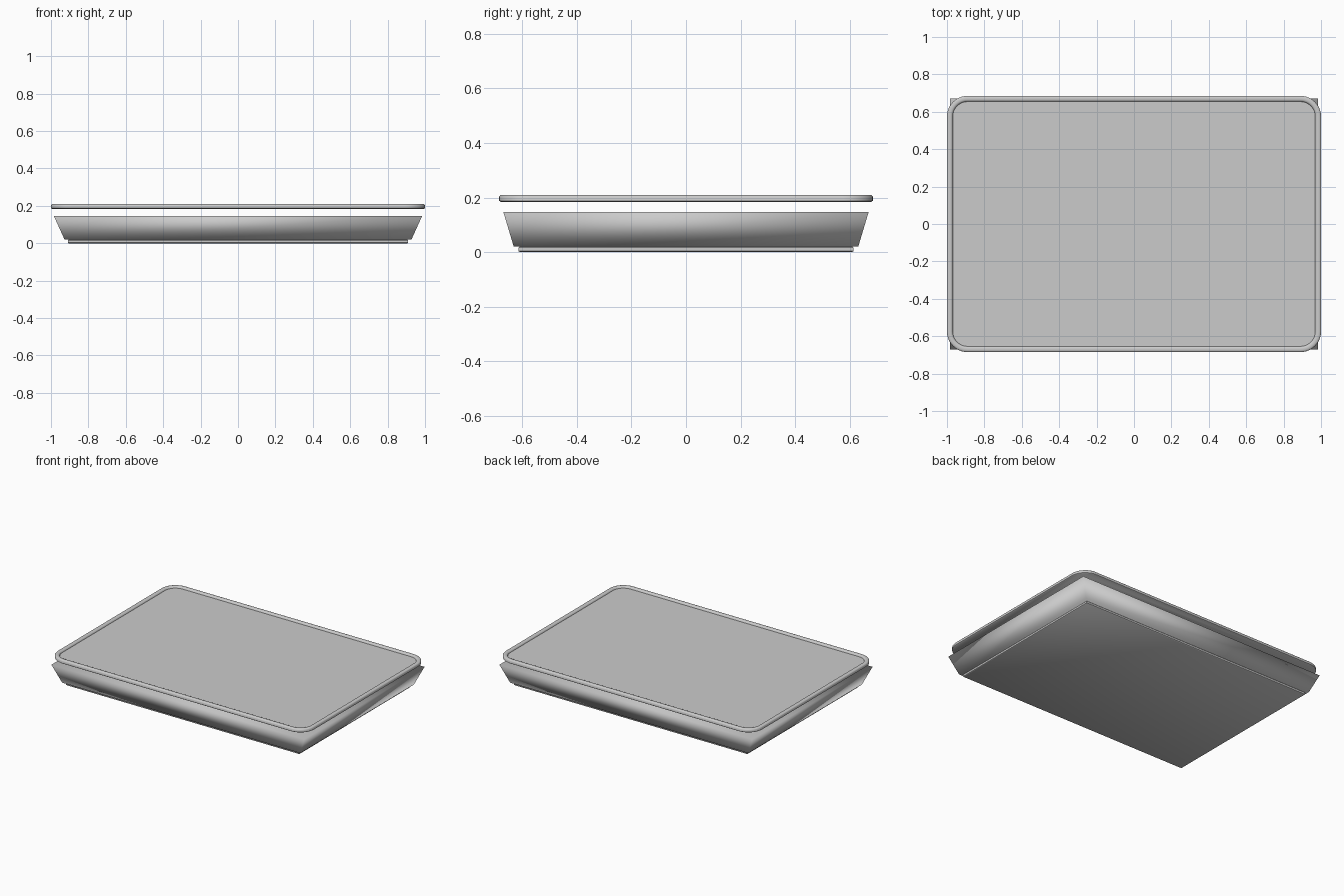
import bpy, bmesh, math

if "Cube" in bpy.data.objects:
    bpy.data.objects.remove(bpy.data.objects["Cube"])


def outline(hx, hy, z, r, seg):
    # counter-clockwise rectangle, rounded when r > 0
    pts = []
    for sx, sy, a0 in ((1, 1, 0), (-1, 1, 90), (-1, -1, 180), (1, -1, 270)):
        for i in range(seg + 1):
            a = math.radians(a0 + (90 * i / seg if seg else 0))
            pts.append((sx * (hx - r) + r * math.cos(a),
                        sy * (hy - r) + r * math.sin(a), z))
    return pts


def stack(name, rings, seg=0, angle=40):
    # rings of (half_x, half_y, z, corner radius), bridged and capped
    bm = bmesh.new()
    loops = [[bm.verts.new(p) for p in outline(*ring, seg)] for ring in rings]
    n = len(loops[0])
    for a, b in zip(loops, loops[1:]):
        for i in range(n):
            j = (i + 1) % n
            bm.faces.new((a[i], a[j], b[j], b[i]))
    bm.faces.new(loops[0][::-1])
    bm.faces.new(loops[-1])
    bmesh.ops.recalc_face_normals(bm, faces=bm.faces)
    mesh = bpy.data.meshes.new(name)
    bm.to_mesh(mesh)
    bm.free()
    ob = bpy.data.objects.new(name, mesh)
    bpy.context.collection.objects.link(ob)
    bpy.ops.object.select_all(action='DESELECT')
    ob.select_set(True)
    bpy.context.view_layer.objects.active = ob
    if angle is None:
        bpy.ops.object.shade_smooth()
    else:
        bpy.ops.object.shade_smooth_by_angle(angle=math.radians(angle))
    return ob


# thin foot plate with softened edges
stack("base_plate", [(0.905, 0.61, 0.0, 0), (0.91, 0.615, 0.004, 0),
                     (0.91, 0.615, 0.016, 0), (0.905, 0.61, 0.021, 0)])

# flared body, square corners, fully smooth shaded
stack("body", [(0.928, 0.632, 0.021, 0), (0.985, 0.67, 0.147, 0)], angle=None)

# floating lid: rounded rim around a slightly sunken panel
profile = [(0.005, 0.184), (0.0, 0.188), (0.0, 0.204), (0.004, 0.208),
           (0.010, 0.210), (0.020, 0.210), (0.026, 0.208), (0.030, 0.203),
           (0.031, 0.199)]
stack("lid", [(1.0 - d, 0.685 - d, z, 0.11 - d) for d, z in profile], seg=10, angle=50)
